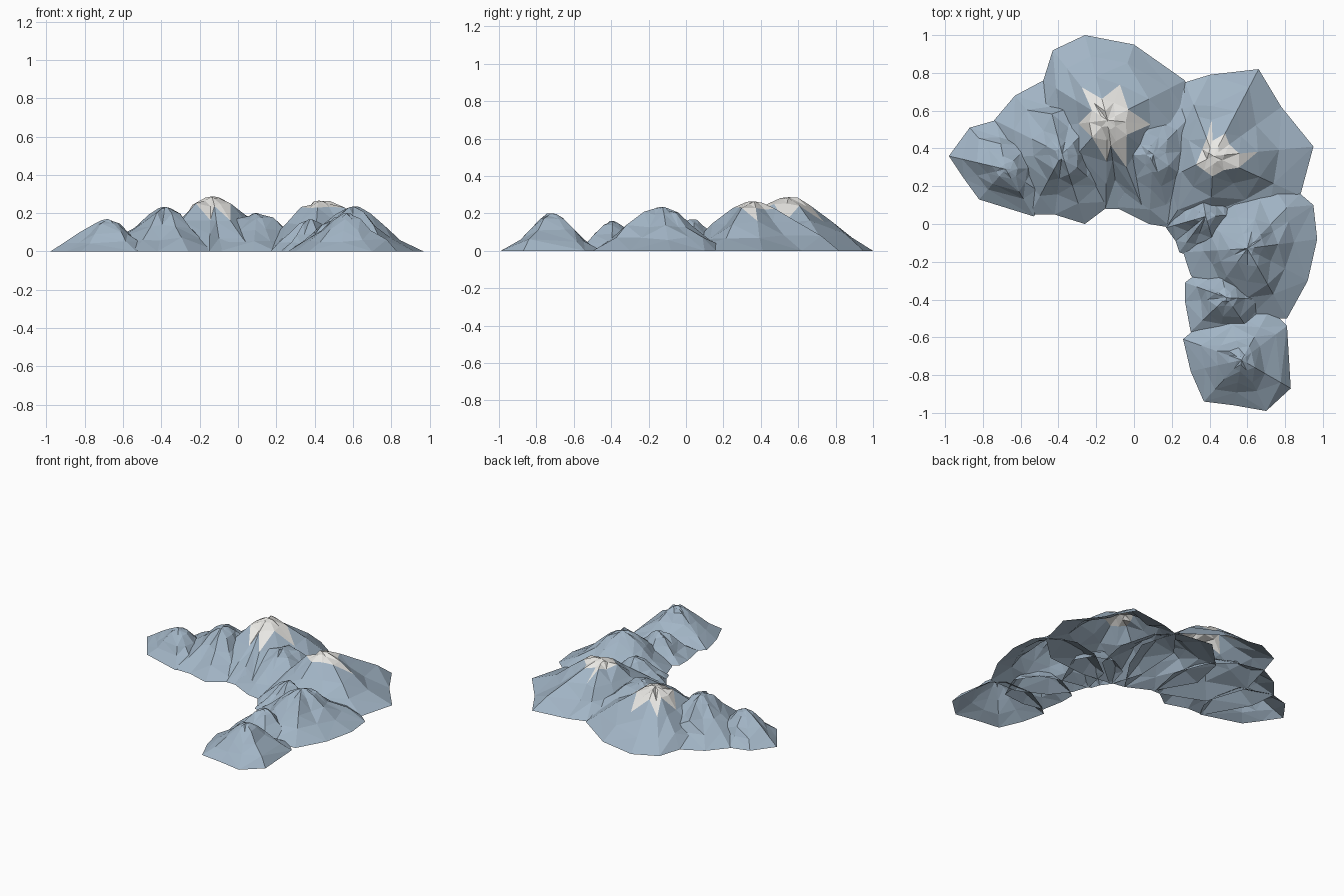
import bpy, bmesh, random
from math import sin

if "Cube" in bpy.data.objects:
    bpy.data.objects.remove(bpy.data.objects["Cube"])

random.seed(4)


def material(name, rgb):
    m = bpy.data.materials.new(name)
    m.diffuse_color = (*rgb, 1)
    m.use_nodes = True
    m.node_tree.nodes["Principled BSDF"].inputs["Base Color"].default_value = m.diffuse_color
    return m


ROCK = material("blue_rock", (0.36, 0.46, 0.56))
SNOW = material("snow", (0.82, 0.81, 0.78))

# (share of the base outline, share of the height) from foot to summit
PROFILE = [(1, 0), (0.70, 0.29), (0.46, 0.57), (0.24, 0.86), (0.09, 0.97)]


def mountain(name, peak, height, outline, snow_line=9):
    """Open faceted shell: base outline shrunk ring by ring towards the peak."""
    bm = bmesh.new()
    px, py = peak
    n = len(outline)
    rings = []
    for k, (share, level) in enumerate(PROFILE):
        ring = []
        for i, (x, y) in enumerate(outline):
            # gullies and ridges, stronger towards the summit
            wob = 0 if k == 0 else random.uniform(-0.12, 0.12) + 0.07 * k * (-1) ** i * 0.5
            dz = 0 if k == 0 else random.uniform(-0.05, 0.03)
            s = share * (1 + wob)
            ring.append(bm.verts.new((px + (x - px) * s, py + (y - py) * s,
                                      height * (level + dz))))
        rings.append(ring)
    top = bm.verts.new((px, py, height))
    # triangles between rings, diagonals alternating
    for lo, hi in zip(rings, rings[1:]):
        for i in range(n):
            j = (i + 1) % n
            a, b, c, d = lo[i], lo[j], hi[j], hi[i]
            tris = [(a, b, c), (a, c, d)] if i % 2 else [(a, b, d), (b, c, d)]
            for t in tris:
                bm.faces.new(t)
    for i in range(n):
        bm.faces.new((rings[-1][i], rings[-1][(i + 1) % n], top))
    # snow cap
    for f in bm.faces:
        f.material_index = int(f.calc_center_median().z > snow_line)
    me = bpy.data.meshes.new(name)
    bm.to_mesh(me)
    bm.free()
    me.materials.append(ROCK)
    me.materials.append(SNOW)
    ob = bpy.data.objects.new(name, me)
    bpy.context.collection.objects.link(ob)


# western arm
mountain("west_end_hill", (-.68, .29), .17,
         [(-.46, .3), (-.5, .48), (-.73, .55), (-.87, .51), (-.98, .36),
          (-.9, .24), (-.82, .13), (-.53, .04), (-.47, .15)])
mountain("west_mountain", (-.38, .37), .232,
         [(-.1, .12), (-.05, .35), (-.15, .6), (-.3, .72), (-.48, .76), (-.63, .68),
          (-.74, .55), (-.72, .35), (-.55, .05), (-.42, .05), (-.26, 0)])
# snowy central peaks with a saddle hill between them
mountain("north_snow_peak", (-.14, .55), .287,
         [(.27, .76), (0, .95), (-.26, 1), (-.43, .92), (-.48, .76), (-.55, .5),
          (-.45, .2), (-.15, .08), (-.08, .08), (.08, 0), (.25, .25), (.35, .5)], .205)
mountain("saddle_hill", (.1, .37), .2,
         [(.4, .15), (.45, .4), (.38, .65), (.23, .77), (0, .8), (-.2, .6),
          (-.25, .35), (-.1, .09), (.08, 0), (.2, -.02)])
mountain("east_snow_peak", (.42, .36), .265,
         [(.95, .41), (.78, .62), (.66, .82), (.4, .79), (.27, .75), (.12, .55),
          (.1, .2), (.17, -.02), (.4, -.05), (.7, -.02), (.88, .15)], .205)
# southern arm
mountain("inner_hill", (.38, .04), .168,
         [(.57, .05), (.5, .17), (.35, .22), (.22, .15), (.17, -.02), (.22, -.09),
          (.24, -.15), (.3, -.17), (.45, -.2)])
mountain("east_mountain", (.6, -.13), .235,
         [(.97, -.08), (.95, .1), (.88, .16), (.7, .25), (.5, .2), (.3, .05),
          (.26, -.15), (.3, -.27), (.4, -.4), (.6, -.5), (.81, -.5), (.92, -.3)])
mountain("south_hill", (.49, -.39), .16,
         [(.7, -.4), (.6, -.25), (.45, -.2), (.31, -.28), (.27, -.31), (.27, -.41),
          (.3, -.57), (.45, -.6), (.62, -.58)])
mountain("south_end_mountain", (.57, -.72), .2,
         [(.83, -.87), (.81, -.54), (.72, -.45), (.5, -.45), (.33, -.55),
          (.26, -.61), (.3, -.78), (.37, -.94), (.53, -.96), (.7, -.99)])
